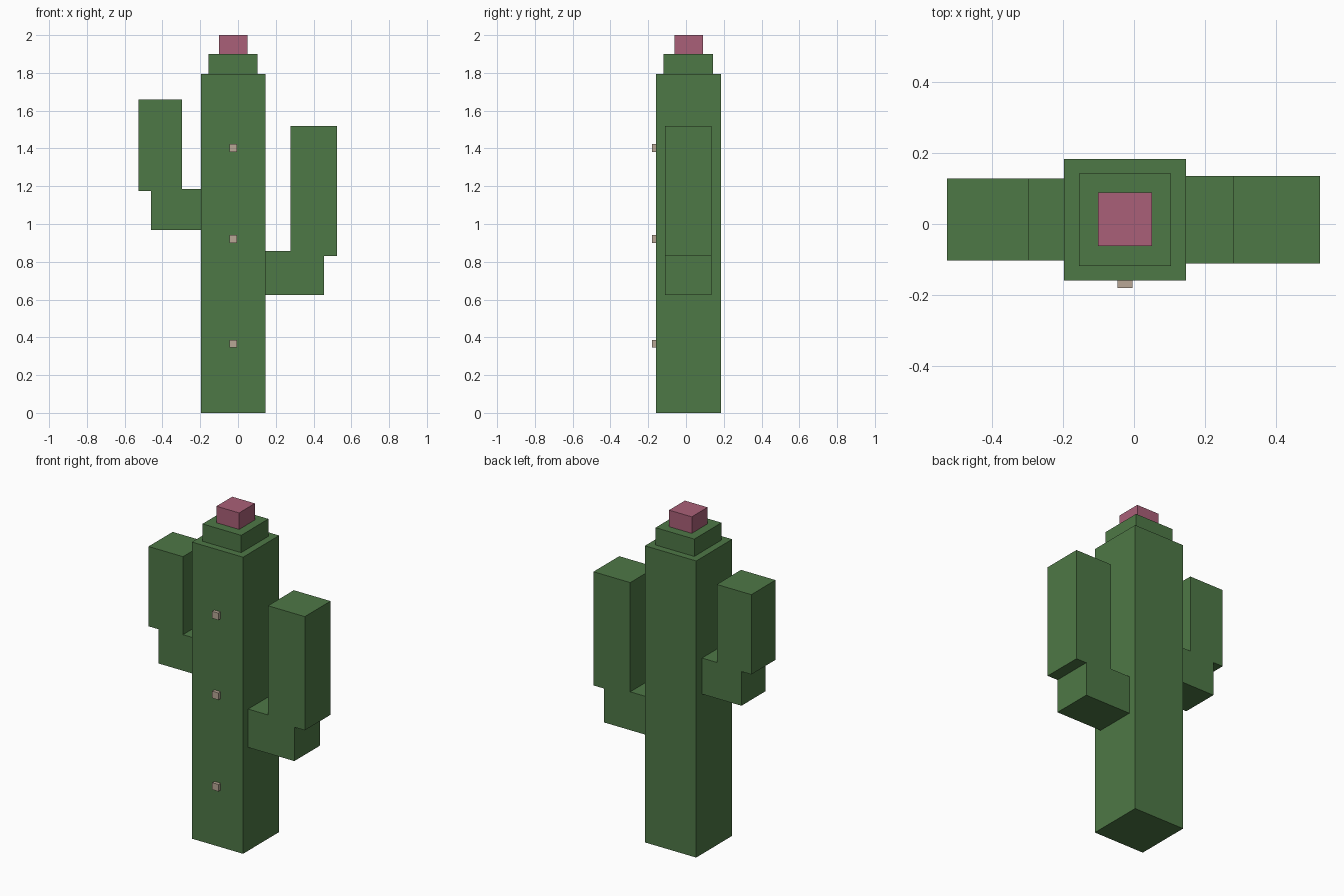
import bpy
import bmesh
from mathutils import Vector

if "Cube" in bpy.data.objects:
    bpy.data.objects.remove(bpy.data.objects["Cube"])


def make_material(name, rgb):
    mat = bpy.data.materials.new(name)
    mat.diffuse_color = (*rgb, 1.0)
    mat.use_nodes = True
    mat.node_tree.nodes["Principled BSDF"].inputs["Base Color"].default_value = mat.diffuse_color
    return mat


GREEN = make_material("cactus green", (0.076, 0.188, 0.061))
PINK = make_material("flower pink", (0.402, 0.117, 0.188))
BEIGE = make_material("spine beige", (0.480, 0.390, 0.305))


def box(name, x, y, z, mat):
    """Axis-aligned box from (min, max) ranges."""
    bm = bmesh.new()
    bmesh.ops.create_cube(bm, size=1.0)
    bmesh.ops.scale(bm, verts=bm.verts, vec=[r[1] - r[0] for r in (x, y, z)])
    bmesh.ops.translate(bm, verts=bm.verts,
                        vec=Vector([(r[0] + r[1]) / 2 for r in (x, y, z)]))
    mesh = bpy.data.meshes.new(name)
    bm.to_mesh(mesh)
    bm.free()
    mesh.materials.append(mat)
    obj = bpy.data.objects.new(name, mesh)
    bpy.context.collection.objects.link(obj)
    return obj


# Stem, stepped cap and flower
box("trunk", (-0.197, 0.146), (-0.160, 0.184), (0.0, 1.795), GREEN)
box("trunk_cap", (-0.155, 0.104), (-0.118, 0.142), (1.795, 1.90), GREEN)
box("flower", (-0.101, 0.051), (-0.062, 0.089), (1.90, 2.0), PINK)

# Left arm: branch and upright
left_y = (-0.103, 0.128)
box("left_branch", (-0.461, -0.197), left_y, (0.968, 1.186), GREEN)
box("left_upright", (-0.527, -0.296), left_y, (1.175, 1.658), GREEN)

# Right arm: branch and upright
right_y = (-0.111, 0.135)
box("right_branch", (0.146, 0.455), right_y, (0.625, 0.857), GREEN)
box("right_upright", (0.279, 0.525), right_y, (0.830, 1.518), GREEN)

# Spines down the front
for i, z in enumerate((0.366, 0.920, 1.403)):
    box(f"spine_{i + 1}", (-0.046, -0.004), (-0.181, -0.150),
        (z - 0.021, z + 0.021), BEIGE)
